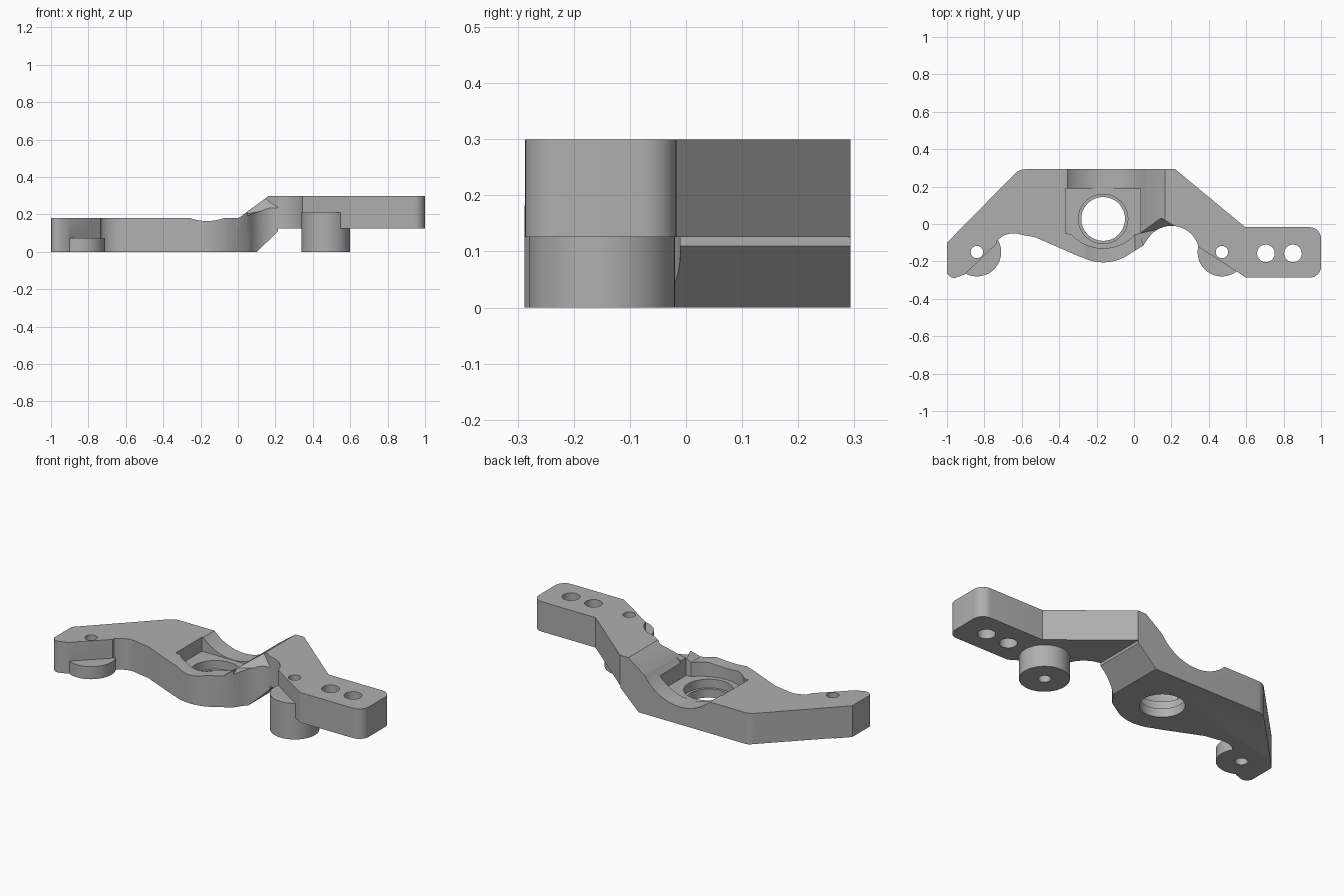
import bpy, bmesh, math
from mathutils import Vector, Matrix

cube = bpy.data.objects.get("Cube")
if cube:
    bpy.data.objects.remove(cube, do_unlink=True)

grey = bpy.data.materials.new("plain grey")
grey.use_nodes = True
colour = (0.43, 0.43, 0.43, 1)
grey.diffuse_color = colour
grey.node_tree.nodes["Principled BSDF"].inputs["Base Color"].default_value = colour


def finish(name, bm):
    bmesh.ops.recalc_face_normals(bm, faces=bm.faces)
    mesh = bpy.data.meshes.new(name)
    bm.to_mesh(mesh)
    bm.free()
    mesh.materials.append(grey)
    ob = bpy.data.objects.new(name, mesh)
    bpy.context.collection.objects.link(ob)
    return ob


def prism(name, points, low, high, along_y=False):
    """Extrude a plan outline up z, or a front profile along y."""
    bm = bmesh.new()
    place = (lambda p: (p[0], low, p[1])) if along_y else (lambda p: (p[0], p[1], low))
    face = bm.faces.new([bm.verts.new(place(p)) for p in points])
    moved = bmesh.ops.extrude_face_region(bm, geom=[face])["geom"]
    step = (0, high - low, 0) if along_y else (0, 0, high - low)
    bmesh.ops.translate(bm, vec=step, verts=[v for v in moved if isinstance(v, bmesh.types.BMVert)])
    return finish(name, bm)


def arc(x, y, r, start, end, steps=16):
    angles = [math.radians(start + (end - start) * i / steps) for i in range(steps + 1)]
    return [(x + r * math.cos(a), y + r * math.sin(a)) for a in angles]


def disc(name, x, y, r, low, high, along_y=False):
    return prism(name, arc(x, y, r, 0, 360, 64)[:-1], low, high, along_y)


def hull(name, points):
    bm = bmesh.new()
    for p in points:
        bm.verts.new(p)
    result = bmesh.ops.convex_hull(bm, input=bm.verts)
    spare = {g for g in result["geom_interior"] + result["geom_unused"]
             if isinstance(g, bmesh.types.BMVert)}
    bmesh.ops.delete(bm, geom=list(spare), context="VERTS")
    return finish(name, bm)


def combine(target, tool, operation="DIFFERENCE"):
    mod = target.modifiers.new(tool.name, "BOOLEAN")
    mod.operation = operation
    mod.solver = "EXACT"
    mod.object = tool
    tool.hide_render = True
    bpy.context.view_layer.update()
    graph = bpy.context.evaluated_depsgraph_get()
    mesh = bpy.data.meshes.new_from_object(target.evaluated_get(graph))
    target.modifiers.clear()
    target.data = mesh
    bpy.data.objects.remove(tool, do_unlink=True)


# Plan outline of the bracket, counterclockwise from the low arm tip
outline = [(-1, -0.10), (-1, -0.265)]
outline += arc(-0.962, -0.25, 0.038, 200, 290, 6)
outline += [(-0.905, -0.27), (-0.735, -0.105)]
outline += arc(-0.645, -0.165, 0.115, 140, 70, 10)
outline += [(-0.53, -0.07), (-0.29, -0.175)]
outline += arc(-0.165, 0.045, 0.25, 242, 298, 12)
outline += [(0.05, -0.115)]
outline += arc(0.2, -0.16, 0.15, 150, 14, 20)
outline += [(0.6, -0.287)]
outline += arc(0.94, -0.227, 0.06, 270, 360, 8)
outline += arc(0.94, -0.077, 0.06, 0, 90, 8)
outline += [(0.595, -0.017), (0.22, 0.293)]
outline += arc(-0.58, 0.213, 0.08, 90, 135, 6)
bracket = prism("bracket", outline, -0.1, 0.5)

# Stepped front profile gives the low arm, ramp and raised arm
profile = [(-1.1, 0), (0.10, 0), (0.215, 0.11), (0.215, 0.126), (1.1, 0.126),
           (1.1, 0.3), (0.165, 0.3), (0.005, 0.182), (-1.1, 0.182)]
combine(bracket, prism("step", profile, -0.5, 0.5, True), "INTERSECT")

# Round bosses under each arm
for x, top in ((-0.84, 0.073), (0.47, 0.21)):
    combine(bracket, disc("boss", x, -0.15, 0.13, 0, top), "UNION")

# Saddle trough across the back, shallower at the front lip
combine(bracket, disc("saddle", -0.165, 0.372, 0.27, 0.0, 0.4, True))
combine(bracket, disc("lip_dip", -0.165, 0.435, 0.27, -0.4, 0.02, True))

# Square pocket with a bowed front wall
pocket = [(0.035, -0.05), (0.035, 0.19), (-0.365, 0.19), (-0.365, -0.05)]
pocket += arc(-0.165, 0.10, 0.23, 222, 318)
combine(bracket, prism("pocket", pocket, 0.1, 0.4))

# Stepped main bore
combine(bracket, disc("bore", -0.165, 0.027, 0.117, -0.1, 0.4))
combine(bracket, disc("bore_step", -0.165, 0.027, 0.132, 0.05, 0.4))

# Relief facet on the ramp
base = [(0.03, -0.05, 0.20), (0.06, -0.14, 0.19), (0.215, -0.1, 0.23),
        (0.215, -0.01, 0.235), (0.145, 0.032, 0.285)]
combine(bracket, hull("relief", base + [(x, y, 0.4) for x, y, z in base]))

# Screw holes in both arms
for x, y, r in ((-0.84, -0.15, 0.033), (0.47, -0.15, 0.033),
                (0.705, -0.157, 0.047), (0.85, -0.157, 0.047)):
    combine(bracket, disc("hole", x, y, r, -0.1, 0.5))

# Slim undercut along the slanted back edge of the low arm
edge = [(-0.62, 0.28), (-0.93, -0.03)]
undercut = [(x + s, y - s, -0.01) for x, y in edge for s in (-0.03, 0.02)]
undercut += [(x - 0.03, y + 0.03, 0.02) for x, y in edge]
combine(bracket, hull("undercut", undercut))

bpy.ops.object.select_all(action="DESELECT")
bracket.select_set(True)
bpy.context.view_layer.objects.active = bracket
bpy.ops.object.shade_smooth_by_angle(angle=math.radians(25))
